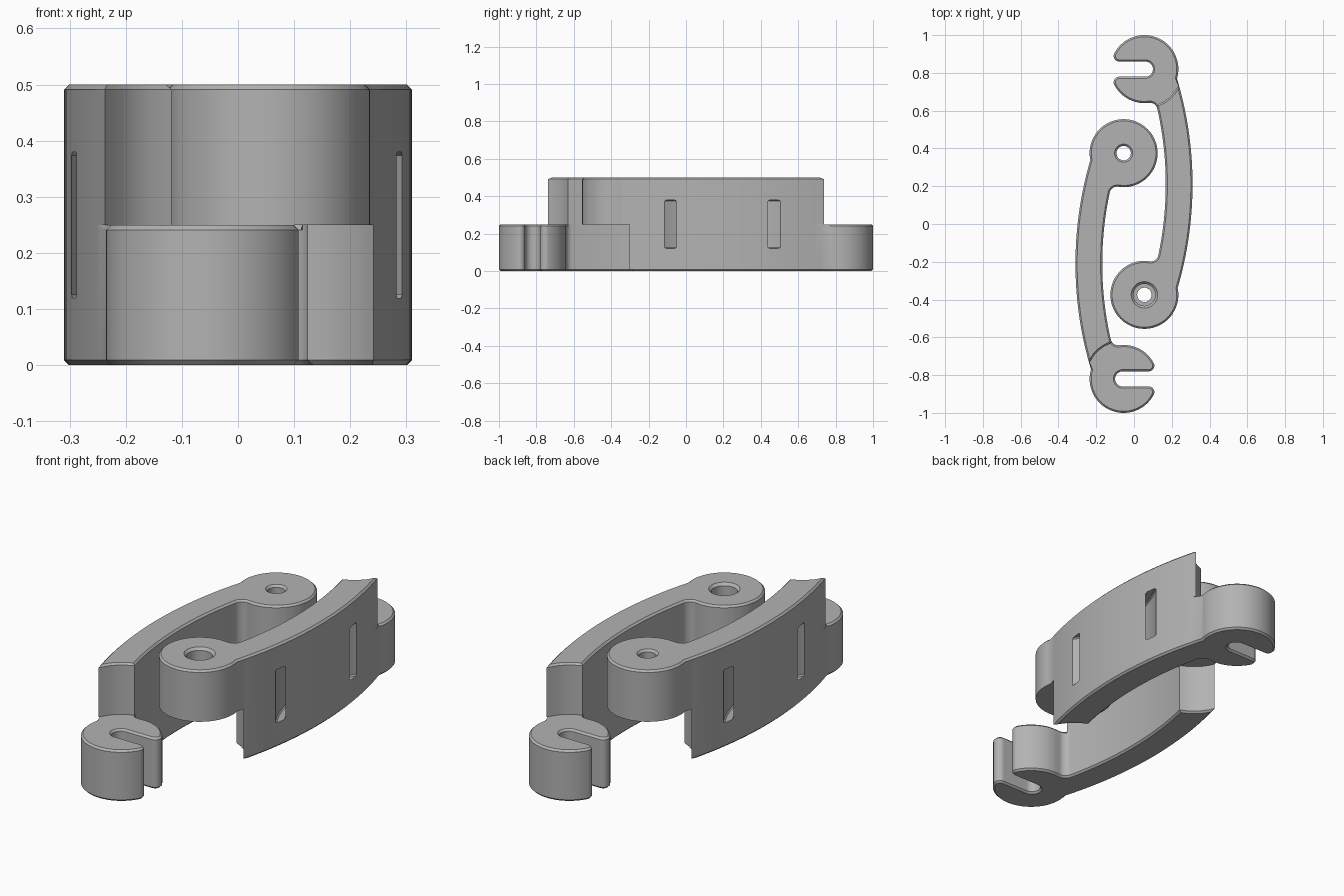
import bpy, bmesh, math
from mathutils import Vector as V

cube = bpy.data.objects.get("Cube")
if cube:
    bpy.data.objects.remove(cube, do_unlink=True)

grey = bpy.data.materials.new("plain grey")
grey.use_nodes = True
grey.diffuse_color = (0.45, 0.45, 0.45, 1)
grey.node_tree.nodes["Principled BSDF"].inputs["Base Color"].default_value = (0.45, 0.45, 0.45, 1)

CHAMFER = 0.009
EYE, HOOK = V((0.055, -0.375)), V((0.055, 0.82))   # end centres
BOW = V((-1.64, 0.21))                             # centre of the bowed arm
R_END, R_CLEAR, R_OUT, R_IN, R_FILLET = 0.18, 0.2, 1.95, 1.808, 0.04


def polar(c, r, a):
    return c + V((math.cos(a), math.sin(a))) * r


def toward(c, p, r):
    return c + (p - c).normalized() * r


def meet(c1, r1, c2, r2, hint):
    """Crossing of two circles that lies nearest the hint."""
    d = c2 - c1
    a = (r1 * r1 - r2 * r2 + d.length_squared) / (2 * d.length)
    h = math.sqrt(max(r1 * r1 - a * a, 0))
    u = d.normalized()
    side = V((-u.y, u.x)) * h
    return min((c1 + u * a + side, c1 + u * a - side), key=lambda p: (p - V(hint)).length)


def arc(c, p, q, ccw=True):
    """Points from p up to, but without, q on a shared angular grid."""
    r = (p - c).length
    a, b = (math.atan2(*(v - c).yx) for v in (p, q))
    turn = (b - a) % math.tau if ccw else -((a - b) % math.tau)
    step = math.pi / (36 if r < 0.19 else 18 if r < 0.3 else 180)
    lo, hi = sorted((a, a + turn))
    grid = [k * step for k in range(math.ceil(lo / step), int(hi // step) + 1)
            if lo + 0.8 * step < k * step < hi - 0.8 * step]
    return [p.copy()] + [polar(c, r, t) for t in (grid if ccw else grid[::-1])]


def loft(name, rings):
    """Closed solid through stacked rings of equal point count."""
    bm = bmesh.new()
    loops = [[bm.verts.new(p) for p in ring] for ring in rings]
    bm.faces.new(loops[0][::-1])
    bm.faces.new(loops[-1])
    for low, high in zip(loops, loops[1:]):
        for i in range(len(low)):
            bm.faces.new((low[i - 1], low[i], high[i], high[i - 1]))
    bmesh.ops.recalc_face_normals(bm, faces=bm.faces)
    mesh = bpy.data.meshes.new(name)
    bm.to_mesh(mesh)
    bm.free()
    obj = bpy.data.objects.new(name, mesh)
    bpy.context.collection.objects.link(obj)
    return obj


def inset(pts, amount):
    """Mitred inward offset of a counter-clockwise outline."""
    out = []
    for i, p in enumerate(pts):
        e1 = (p - pts[i - 1]).normalized()
        e2 = (pts[(i + 1) % len(pts)] - p).normalized()
        n1, n2 = V((-e1.y, e1.x)), V((-e2.y, e2.x))
        out.append(p + (n1 + n2) / (1 + n1.dot(n2)) * amount(p))
    return out


def plate(name, pts, z0, z1, low, high, c=CHAMFER):
    """Extruded outline; low and high tell where its rims are chamfered."""
    def at(ring, z):
        return [(p.x, p.y, z) for p in ring]
    bottom = inset(pts, lambda p: c * low(p))
    top = inset(pts, lambda p: c * high(p))
    return loft(name, [at(bottom, z0), at(pts, z0 + c), at(pts, z1 - c), at(top, z1)])


def always(p):
    return 1


def never(p):
    return 0


def upper_outline():
    """Eye end with the bowed arm, hollowed beside the hook."""
    join = meet(EYE, R_END, BOW, R_OUT, (0.23, -0.34))
    tip_out = meet(HOOK, R_CLEAR, BOW, R_OUT, (0.24, 0.73))
    tip_in = meet(HOOK, R_CLEAR, BOW, R_IN, (0.12, 0.63))
    f = meet(EYE, R_END + R_FILLET, BOW, R_IN - R_FILLET, (0.07, -0.16))
    on_arm, on_eye = toward(BOW, f, R_IN), toward(EYE, f, R_END)
    return (arc(BOW, join, tip_out) + arc(HOOK, tip_out, tip_in, False)
            + arc(BOW, tip_in, on_arm, False) + arc(f, on_arm, on_eye, False)
            + arc(EYE, on_eye, join))


def lower_outline():
    """Slotted hook end with the bowed arm, hollowed beneath the eye."""
    half, lip = 0.04, 0.03
    foot_out = meet(EYE, R_CLEAR, BOW, R_OUT, (0.24, -0.29))
    foot_in = meet(EYE, R_CLEAR, BOW, R_IN, (0.12, -0.19))
    join = meet(HOOK, R_END, BOW, R_OUT, (0.23, 0.78))
    f = meet(HOOK, R_END + R_FILLET, BOW, R_IN - R_FILLET, (0.07, 0.6))
    on_arm, on_hook = toward(BOW, f, R_IN), toward(HOOK, f, R_END)
    rise = half + lip
    back = math.sqrt((R_END - lip) ** 2 - rise ** 2)
    lip_a, lip_b = HOOK + V((-back, rise)), HOOK + V((-back, -rise))
    end_a, end_b = lip_a - V((0, lip)), lip_b + V((0, lip))
    slot = HOOK + V((0.005, 0))
    slot_a, slot_b = slot + V((0, half)), slot - V((0, half))
    tan_a, tan_b = toward(HOOK, lip_a, R_END), toward(HOOK, lip_b, R_END)
    return (arc(BOW, foot_out, join) + arc(HOOK, join, tan_a)
            + arc(lip_a, tan_a, end_a) + [end_a]
            + arc(slot, slot_a, slot_b, False) + [slot_b]
            + arc(lip_b, end_b, tan_b) + arc(HOOK, tan_b, on_hook)
            + arc(f, on_hook, on_arm, False) + arc(BOW, on_arm, foot_in, False)
            + arc(EYE, foot_in, foot_out, False))


def strap_tunnel():
    """Curved channel that opens twice on the outer side of the arm."""
    c, r_far, r_near, spread = V((0.808, 0.19)), 0.608, 0.5686, 0.75
    a, b = math.pi - spread, math.pi + spread
    far_a, far_b = polar(c, r_far, a), polar(c, r_far, b)
    near_a, near_b = polar(c, r_near, a), polar(c, r_near, b)
    pts = arc(c, far_a, far_b) + [far_b] + arc(c, near_b, near_a, False) + [near_a]
    return plate("tunnel_cutter", pts, 0.12, 0.38, always, always, 0.006)


def pin_hole(profile):
    n = 48
    return loft("hole_cutter", [[(*polar(EYE, r, math.tau * i / n), z) for i in range(n)]
                                for r, z in profile])


def build_link(name, hole_profile):
    link = plate(name, lower_outline(), 0, 0.25, always,
                 lambda p: (p - HOOK).length < 0.199)
    upper = plate("upper_half", upper_outline(), 0.25, 0.5, never, always)
    tools = [(upper, 'UNION'), (strap_tunnel(), 'DIFFERENCE'),
             (pin_hole(hole_profile), 'DIFFERENCE')]
    for tool, operation in tools:
        mod = link.modifiers.new(operation.lower(), 'BOOLEAN')
        mod.operation, mod.solver, mod.object = operation, 'EXACT', tool
        tool.hide_render = True
    graph = bpy.context.evaluated_depsgraph_get()
    mesh = bpy.data.meshes.new_from_object(link.evaluated_get(graph))
    link.modifiers.clear()
    link.data = mesh
    mesh.materials.clear()
    mesh.materials.append(grey)
    for face in mesh.polygons:
        face.material_index = 0
    for tool, _ in tools:
        bpy.data.objects.remove(tool, do_unlink=True)
    return link


# Left link has a counterbored eye, right link a plain chamfered one
left = build_link("left_link", [(0.038, 0.2), (0.038, 0.37), (0.058, 0.37),
                                (0.058, 0.488), (0.071, 0.501), (0.071, 0.6)])
right = build_link("right_link", [(0.038, 0.2), (0.038, 0.49), (0.05, 0.502), (0.05, 0.6)])
right.rotation_euler.z = math.pi

bpy.ops.object.select_all(action='DESELECT')
for link in (left, right):
    link.select_set(True)
    bpy.context.view_layer.objects.active = link
bpy.ops.object.shade_smooth_by_angle(angle=math.radians(30))
